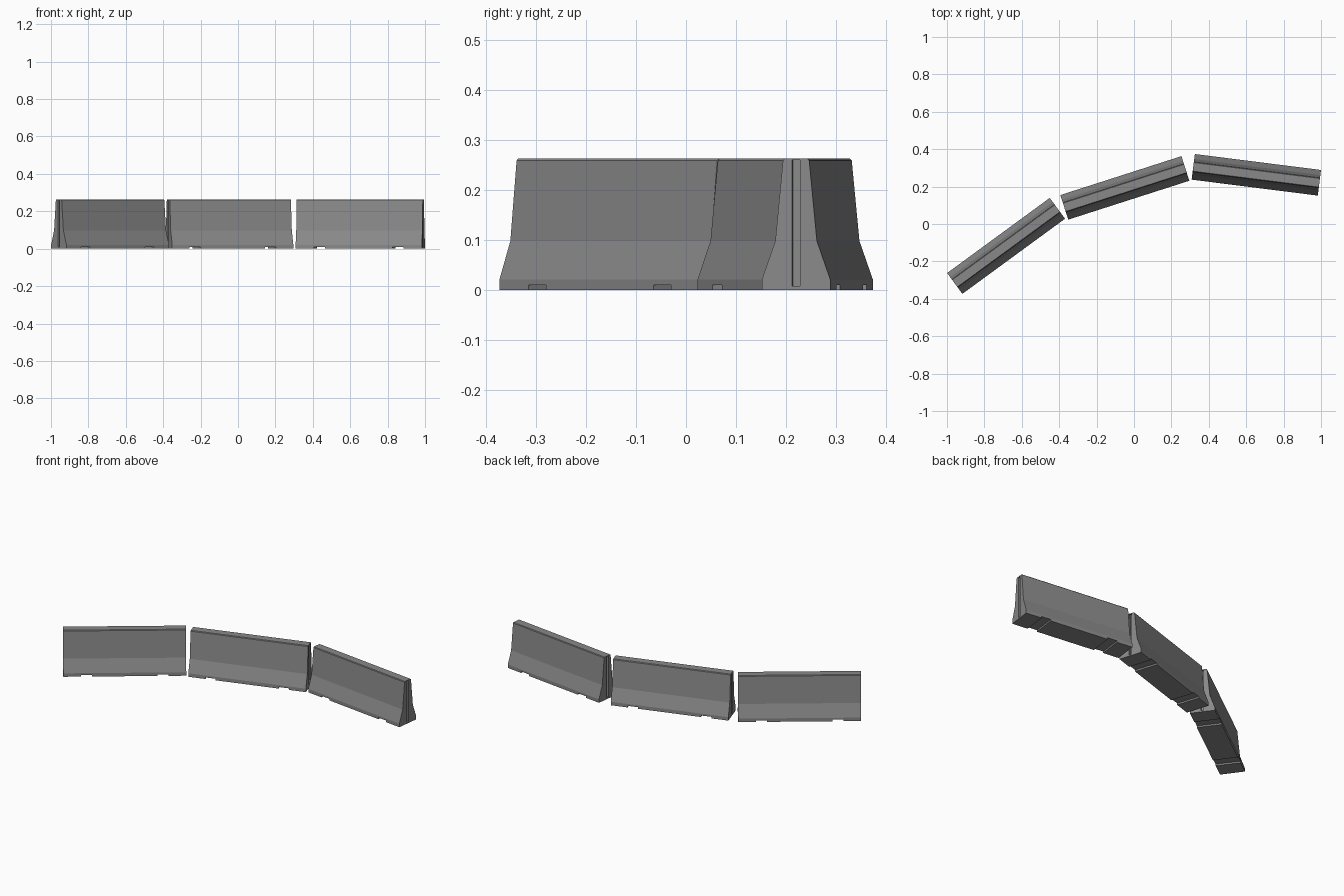
import bpy, bmesh, math
from mathutils import Matrix, Vector

if "Cube" in bpy.data.objects:
    bpy.data.objects.remove(bpy.data.objects["Cube"])

LENGTH = 0.68
concrete = bpy.data.materials.new("concrete grey")
concrete.diffuse_color = (0.25, 0.25, 0.25, 1)
concrete.use_nodes = True
concrete.node_tree.nodes["Principled BSDF"].inputs["Base Color"].default_value = concrete.diffuse_color

# half cross-section of the barrier: (half width, height)
HALF = [(0.069, 0), (0.069, 0.021), (0.042, 0.098), (0.0265, 0.259), (0.023, 0.263)]


def new_object(name, bm):
    bmesh.ops.recalc_face_normals(bm, faces=bm.faces)
    mesh = bpy.data.meshes.new(name)
    bm.to_mesh(mesh)
    bm.free()
    ob = bpy.data.objects.new(name, mesh)
    bpy.context.collection.objects.link(ob)
    return ob


def add_box(bm, centre, size):
    m = Matrix.Translation(centre) @ Matrix.Diagonal(Vector((*size, 1)))
    bmesh.ops.create_cube(bm, size=1, matrix=m)


# barrier body: profile extruded along x
bm = bmesh.new()
profile = HALF + [(-y, z) for y, z in reversed(HALF)]
face = bm.faces.new([bm.verts.new((-LENGTH / 2, y, z)) for y, z in profile])
ext = bmesh.ops.extrude_face_region(bm, geom=[face])
bmesh.ops.translate(bm, vec=(LENGTH, 0, 0),
                    verts=[v for v in ext["geom"] if isinstance(v, bmesh.types.BMVert)])
body = new_object("barrier_body", bm)

# cutters: drainage channels underneath and a joint groove in each end
bm = bmesh.new()
for s in (-1, 1):
    add_box(bm, (s * 0.212, 0, 0), (0.06, 0.3, 0.019))
    add_box(bm, (s * LENGTH / 2, 0, 0.134), (0.026, 0.0155, 0.252))
cutter = new_object("barrier_cutter", bm)
cutter.hide_render = True

mod = body.modifiers.new("cuts", 'BOOLEAN')
mod.operation = 'DIFFERENCE'
mod.solver = 'EXACT'
mod.object = cutter
bpy.context.view_layer.update()
mesh = bpy.data.meshes.new_from_object(
    body.evaluated_get(bpy.context.evaluated_depsgraph_get()))
mesh.name = "barrier"
mesh.materials.clear()
mesh.materials.append(concrete)
for p in mesh.polygons:
    p.material_index = 0
bpy.data.objects.remove(body)
bpy.data.objects.remove(cutter)

# three barriers placed along a curve
for name, x, y, angle in (("left_barrier", -0.684, -0.117, 36.2),
                          ("middle_barrier", -0.049, 0.193, 17.8),
                          ("right_barrier", 0.654, 0.263, -7.2)):
    ob = bpy.data.objects.new(name, mesh)
    ob.location = (x, y, 0)
    ob.rotation_euler.z = math.radians(angle)
    bpy.context.collection.objects.link(ob)
